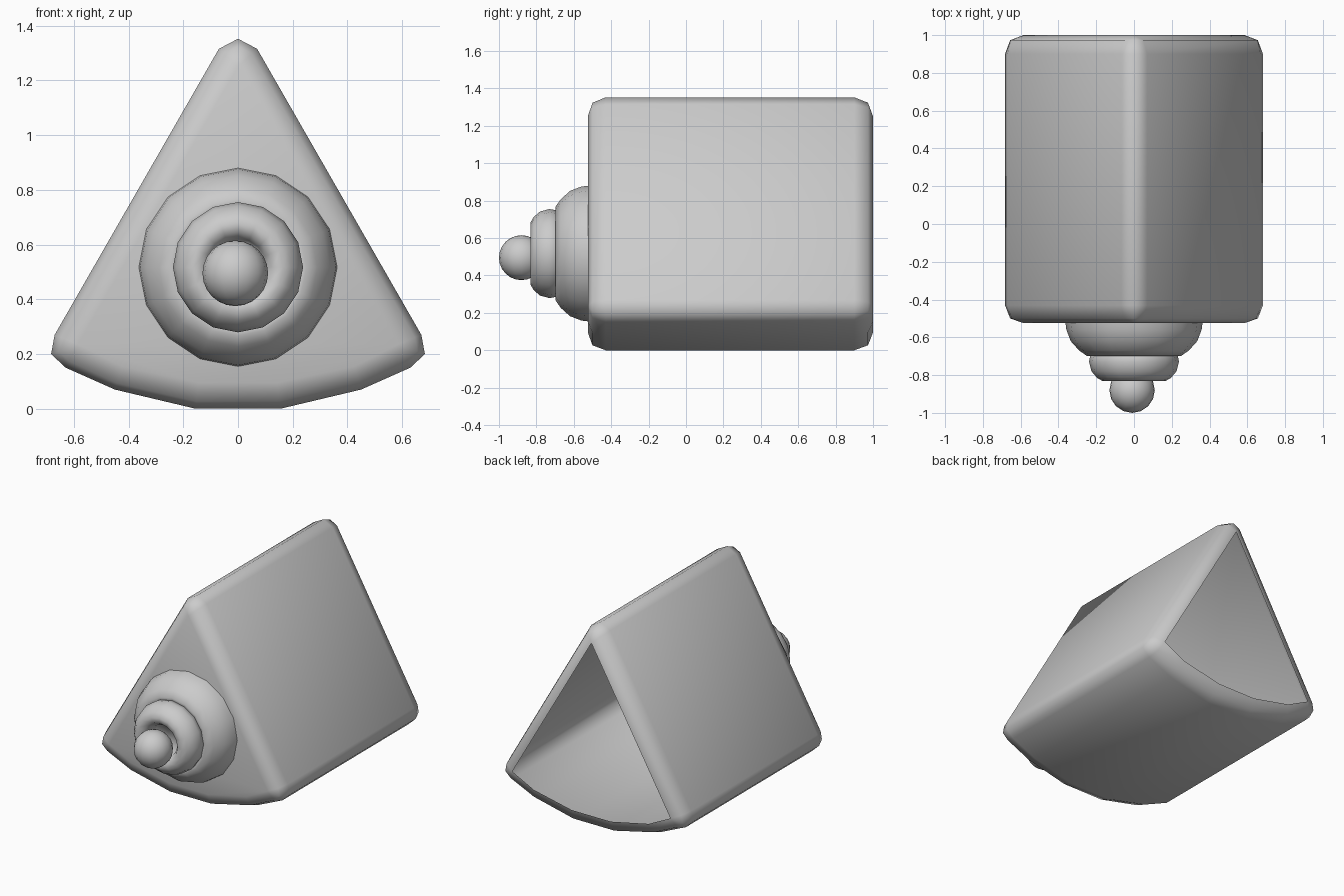
import bpy, bmesh, math

if "Cube" in bpy.data.objects:
    bpy.data.objects.remove(bpy.data.objects["Cube"])

def finish(bm, name):
    bmesh.ops.remove_doubles(bm, verts=bm.verts, dist=0.0005)
    bmesh.ops.recalc_face_normals(bm, faces=bm.faces)
    for f in bm.faces:
        f.smooth = True
    me = bpy.data.meshes.new(name)
    bm.to_mesh(me)
    bm.free()
    ob = bpy.data.objects.new(name, me)
    bpy.context.collection.objects.link(ob)
    return ob

def bridge(bm, a, b):
    n = len(a)
    for i in range(n):
        j = (i + 1) % n
        bm.faces.new((a[i], a[j], b[j], b[i]))

# Wedge shell: rounded outer section blended to a smaller cap section, open at the back
outer = [(0, 1.352), (0.07, 1.315), (0.67, 0.27), (0.683, 0.2), (0.63, 0.15), (0.45, 0.07), (0.155, 0.0)]
inner = [(0, 1.25), (0, 1.25), (0.585, 0.235), (0.585, 0.235), (0.585, 0.235), (0.425, 0.155), (0.145, 0.095)]

def mirrored(half):
    return half + [(-x, z) for x, z in reversed(half[1:])]

outer, inner = mirrored(outer), mirrored(inner)
bm = bmesh.new()
rings = []
for y, t in [(-0.525, 0), (-0.5, 0.72), (-0.43, 1), (0.9, 1), (0.973, 0.72), (1.0, 0)]:
    rings.append([bm.verts.new((c[0] + t * (o[0] - c[0]), y, c[1] + t * (o[1] - c[1])))
                  for o, c in zip(outer, inner)])
for a, b in zip(rings, rings[1:]):
    bridge(bm, a, b)
bmesh.ops.remove_doubles(bm, verts=bm.verts, dist=0.0005)
front = [e for e in bm.edges if all(v.co.y < -0.52 for v in e.verts)]
bmesh.ops.contextual_create(bm, geom=front)
finish(bm, "wedge_shell")

# Stepped nose rings, turned around the y axis
def lathe(name, profile, cz, sides=16):
    bm = bmesh.new()
    loops = []
    for r, y in profile:
        loops.append([bm.verts.new((r * math.sin(2 * math.pi * i / sides), y,
                                    cz + r * math.cos(2 * math.pi * i / sides)))
                      for i in range(sides)])
    for a, b in zip(loops, loops[1:]):
        bridge(bm, a, b)
    bm.faces.new(loops[-1])
    return finish(bm, name)

lathe("large_nose_ring", [(0.363, -0.52), (0.358, -0.56), (0.335, -0.62), (0.29, -0.67),
                          (0.25, -0.698), (0.22, -0.69), (0.2, -0.67)], 0.517)
lathe("small_nose_ring", [(0.21, -0.67), (0.232, -0.695), (0.238, -0.73), (0.225, -0.78),
                          (0.195, -0.815), (0.165, -0.832), (0.13, -0.825), (0.105, -0.79),
                          (0.095, -0.75)], 0.517)

# Ball at the tip
bm = bmesh.new()
bmesh.ops.create_uvsphere(bm, u_segments=16, v_segments=12, radius=0.12)
ball = finish(bm, "tip_ball")
ball.location = (-0.01, -0.88, 0.495)
